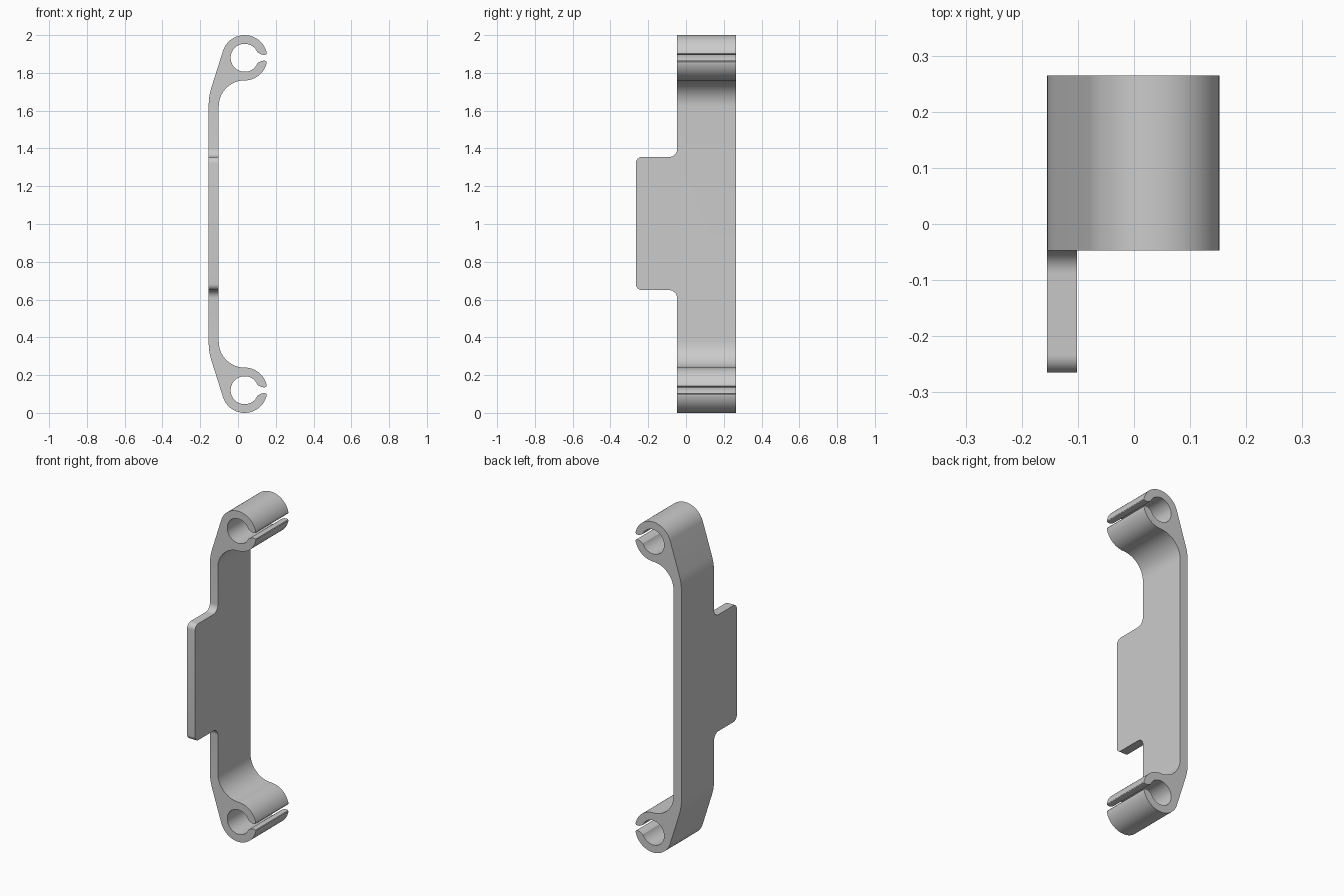
import bpy, bmesh
from math import sin, cos, radians
from mathutils import Vector

if "Cube" in bpy.data.objects:
    bpy.data.objects.remove(bpy.data.objects["Cube"])

Y0, Y1 = -0.047, 0.265          # depth of the main strip
XL, XR = -0.155, -0.102         # plate thickness
CX, CZ, RO, RI = 0.035, 1.88, 0.12, 0.074   # clip ring
JOIN = 1.623                    # height where plate meets clip


def arc(cx, cy, r, a0, a1, n):
    out = []
    for i in range(n + 1):
        a = radians(a0 + (a1 - a0) * i / n)
        out.append((cx + r * cos(a), cy + r * sin(a)))
    return out


def extrude(bm, pts, offset):
    off = Vector(offset)
    a = [bm.verts.new(p) for p in pts]
    b = [bm.verts.new(Vector(p) + off) for p in pts]
    bm.faces.new(a)
    bm.faces.new(b[::-1])
    for i in range(len(a)):
        j = (i + 1) % len(a)
        bm.faces.new((a[i], b[i], b[j], a[j]))


# Clip profile (x, z): concave root, split ring with rounded lips, sloped back
lip = [(0.078, 0.0225), (0.089, 0.0175), (0.099, 0.0155), (0.108, 0.0155),
       (0.1145, 0.0185), (0.117, 0.023)]
clip = arc(CX, JOIN, CX - XR, 180, 90, 20)
clip += arc(CX, CZ, RO, -90, -14, 18)[1:]
clip += [(CX + x, CZ - z) for x, z in reversed(lip)]
clip += arc(CX, CZ, RI, -23, -337, 56)
clip += [(CX + x, CZ + z) for x, z in lip]
clip += arc(CX, CZ, RO, 14, 162.4, 36)
p0, p1, p2 = Vector((-0.141, 1.722)), Vector((XL, 1.676)), Vector((XL, 1.632))
for i in range(9):
    t = i / 8
    clip.append(tuple(p0 * (1 - t) ** 2 + p1 * 2 * t * (1 - t) + p2 * t * t))
clip.append((XL, JOIN))

# Plate profile (y, z): strip with a rounded side tab
TB, TT, TY, R, F = 0.65, 1.355, -0.265, 0.032, 0.042
plate = [(Y1, 2 - JOIN), (Y1, JOIN), (Y0, JOIN)]
plate += arc(Y0 - F, TT + F, F, 0, -90, 8)
plate += arc(TY + R, TT - R, R, 90, 180, 8)
plate += arc(TY + R, TB + R, R, 180, 270, 8)
plate += arc(Y0 - F, TB - F, F, 90, 0, 8)
plate += [(Y0, 2 - JOIN)]

bm = bmesh.new()
extrude(bm, [(XL, y, z) for y, z in plate], (XR - XL, 0, 0))
extrude(bm, [(x, Y0, z) for x, z in clip], (0, Y1 - Y0, 0))
extrude(bm, [(x, Y0, 2 - z) for x, z in clip], (0, Y1 - Y0, 0))

# Open the touching ends and weld everything into one shell
ends = [f for f in bm.faces
        if any(all(abs(v.co.z - h) < 1e-5 for v in f.verts) for h in (JOIN, 2 - JOIN))]
bmesh.ops.delete(bm, geom=ends, context='FACES')
bmesh.ops.remove_doubles(bm, verts=bm.verts[:], dist=1e-4)
bmesh.ops.recalc_face_normals(bm, faces=bm.faces[:])

mesh = bpy.data.meshes.new("clip_bracket")
bm.to_mesh(mesh)
bm.free()
obj = bpy.data.objects.new("clip_bracket", mesh)
bpy.context.collection.objects.link(obj)
bpy.context.view_layer.objects.active = obj
obj.select_set(True)
bpy.ops.object.shade_smooth_by_angle(angle=radians(30))
